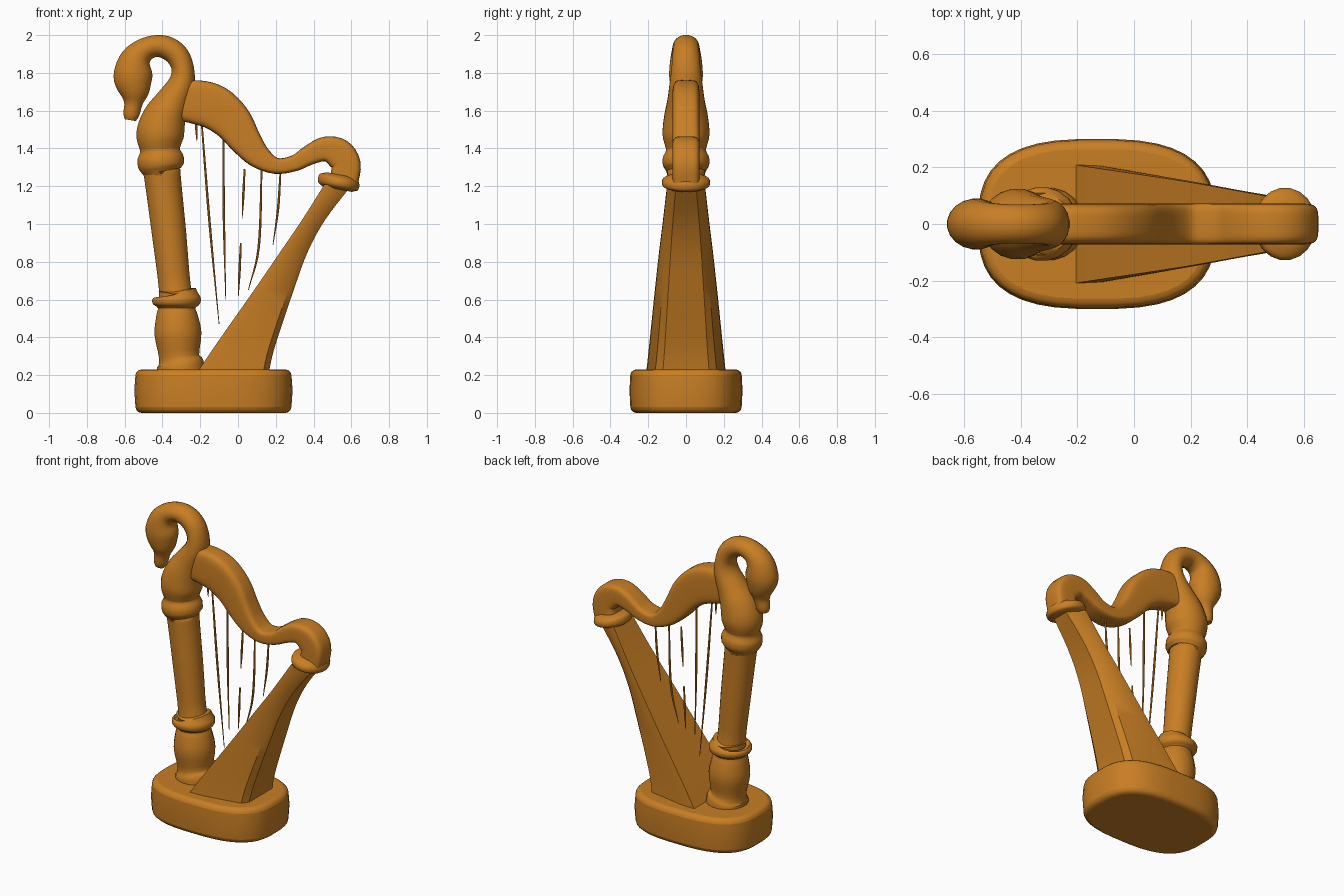
import bpy, bmesh, math
from mathutils import Vector

if "Cube" in bpy.data.objects:
    bpy.data.objects.remove(bpy.data.objects["Cube"])

gold = bpy.data.materials.new("warm_gold")
gold.use_nodes = True
COLOUR = (0.58, 0.21, 0.018, 1)
gold.diffuse_color = COLOUR
gold.node_tree.nodes["Principled BSDF"].inputs["Base Color"].default_value = COLOUR


def skin(name, rings, angle=40, bevel=0):
    """Join equal rings of points into a closed skin."""
    bm = bmesh.new()
    loops = [[bm.verts.new(p) for p in ring] for ring in rings]
    n = len(loops[0])
    for a, b in zip(loops, loops[1:]):
        for i in range(n):
            j = (i + 1) % n
            bm.faces.new((a[i], a[j], b[j], b[i]))
    bm.faces.new(loops[0])
    bm.faces.new(loops[-1])
    bmesh.ops.recalc_face_normals(bm, faces=bm.faces)
    mesh = bpy.data.meshes.new(name)
    bm.to_mesh(mesh)
    bm.free()
    mesh.materials.append(gold)
    obj = bpy.data.objects.new(name, mesh)
    bpy.context.collection.objects.link(obj)
    if bevel:
        mod = obj.modifiers.new("soft_edges", "BEVEL")
        mod.width, mod.segments, mod.limit_method = bevel, 3, "ANGLE"
        mod.angle_limit = math.radians(45)
    bpy.ops.object.select_all(action="DESELECT")
    obj.select_set(True)
    bpy.context.view_layer.objects.active = obj
    bpy.ops.object.shade_smooth_by_angle(angle=math.radians(angle))
    return obj


def oval(power, count):
    """Unit superellipse; a higher power is squarer."""
    pts = []
    for i in range(count):
        t = math.tau * (i + 0.5) / count
        c, s = math.cos(t), math.sin(t)
        pts.append((math.copysign(abs(c) ** (2 / power), c),
                    math.copysign(abs(s) ** (2 / power), s)))
    return pts


def smooth_path(rows, steps):
    """Catmull-Rom resampling of rows of numbers."""
    p = [Vector(r) for r in rows]
    p = [2 * p[0] - p[1]] + p + [2 * p[-1] - p[-2]]
    out = []
    for a, b, c, d in zip(p, p[1:], p[2:], p[3:]):
        for k in range(steps):
            t = k / steps
            out.append(0.5 * (2 * b + (c - a) * t + (2 * a - 5 * b + 4 * c - d) * t * t
                              + (3 * b - a - 3 * c + d) * t ** 3))
    return out + [p[-2]]


def sweep(name, rows, power=2, count=20, steps=4):
    """Sweep an oval along (x, z, half thickness, half depth) rows."""
    path = smooth_path(rows, steps)
    rings = []
    for i, (x, z, half, depth) in enumerate(path):
        d = path[min(i + 1, len(path) - 1)] - path[max(i - 1, 0)]
        side = Vector((d[1], 0, -d[0])).normalized()
        rings.append([Vector((x, 0, z)) + side * u * half + Vector((0, v * depth, 0))
                      for u, v in oval(power, count)])
    return skin(name, rings)


# Plinth
skin("base", [[(-0.13 + 0.42 * k * u, 0.3 * k * v, z) for u, v in oval(2.8, 40)]
              for z, k in ((0, 0.98), (0.12, 1), (0.23, 0.98))], bevel=0.03)

# Leaning column: foot, bulb, collar, shaft, upper collar
column = [(-0.3, 0.2, 0.13), (-0.305, 0.26, 0.125), (-0.312, 0.3, 0.108), (-0.318, 0.42, 0.126),
          (-0.324, 0.52, 0.11), (-0.325, 0.555, 0.1), (-0.325, 0.575, 0.125),
          (-0.326, 0.605, 0.13), (-0.328, 0.63, 0.11), (-0.333, 0.65, 0.086),
          (-0.365, 0.95, 0.092), (-0.4, 1.25, 0.098), (-0.404, 1.28, 0.105),
          (-0.408, 1.31, 0.123), (-0.41, 1.35, 0.124), (-0.413, 1.385, 0.108), (-0.415, 1.41, 0.108)]
sweep("column", [(x, z, r, r) for x, z, r in column], steps=3)

# Swan body, curling neck, head and beak
sweep("swan", [(-0.415, 1.39, 0.105, 0.105), (-0.413, 1.47, 0.127, 0.125),
               (-0.39, 1.56, 0.117, 0.118), (-0.345, 1.65, 0.092, 0.1),
               (-0.3, 1.74, 0.072, 0.088), (-0.292, 1.82, 0.06, 0.078),
               (-0.32, 1.89, 0.062, 0.072), (-0.375, 1.932, 0.062, 0.07),
               (-0.44, 1.942, 0.058, 0.07), (-0.505, 1.915, 0.066, 0.075),
               (-0.545, 1.86, 0.088, 0.085), (-0.556, 1.78, 0.104, 0.09),
               (-0.55, 1.7, 0.082, 0.075), (-0.554, 1.64, 0.05, 0.05),
               (-0.565, 1.58, 0.043, 0.042), (-0.57, 1.55, 0.03, 0.03)])

# Wavy string arm ending in a scroll
arm = [(-0.33, 1.65, 0.1), (-0.22, 1.645, 0.117), (-0.12, 1.615, 0.118), (-0.03, 1.54, 0.105),
       (0.04, 1.44, 0.085), (0.11, 1.358, 0.065), (0.2, 1.308, 0.043), (0.3, 1.322, 0.043),
       (0.38, 1.366, 0.053), (0.46, 1.396, 0.066), (0.53, 1.375, 0.08),
       (0.572, 1.315, 0.078), (0.56, 1.22, 0.076)]
sweep("string_arm", [(x, z, h, 0.072) for x, z, h in arm], power=4.5, count=28)

# Collar between arm and soundbox
sweep("soundbox_collar", [(0.525, 1.185, 0.08, 0.09), (0.528, 1.2, 0.108, 0.122),
                          (0.534, 1.225, 0.113, 0.128), (0.539, 1.245, 0.104, 0.115),
                          (0.542, 1.26, 0.075, 0.08)], steps=3)

# Soundbox: flat wide board to the strings, narrower curved back
box = [(0.2, -0.225, 0.16, 0.212, 0.165), (0.35, -0.125, 0.195, 0.196, 0.15),
       (0.65, 0.085, 0.295, 0.165, 0.125), (0.85, 0.222, 0.368, 0.143, 0.108),
       (1.02, 0.338, 0.46, 0.122, 0.092), (1.21, 0.458, 0.605, 0.1, 0.07)]
rings = []
for z, front, back, wide, narrow in smooth_path(box, 4):
    lip = front + 0.25 * (back - front)
    half = [(front, wide), (lip, wide * 0.98), (back - 0.03, narrow), (back, narrow * 0.75)]
    rings.append([(x, y, z) for x, y in half] + [(x, -y, z) for x, y in reversed(half)])
skin("soundbox", rings, angle=30)

# Slender strings, some broken, tapering at the ends
strings = [((-0.192, 1.53), (-0.15, 1.0), (-0.1, 0.47)),
           ((-0.078, 1.52), (-0.075, 1.05), (-0.065, 0.6)),
           ((0.035, 1.29), (0.028, 1.15), (0.022, 1.03)),
           ((0.015, 0.9), (0.008, 0.75), (0.002, 0.62)),
           ((0.125, 1.29), (0.11, 0.88), (0.055, 0.65)),
           ((0.225, 1.28), (0.212, 1.08), (0.185, 0.89)),
           ((-0.222, 1.55), (-0.22, 1.5), (-0.218, 1.44))]
for i, points in enumerate(strings):
    sweep(f"string_{i + 1}", [(x, z, r, r) for (x, z), r in zip(points, (0.005, 0.007, 0.002))],
          count=8, steps=5)
